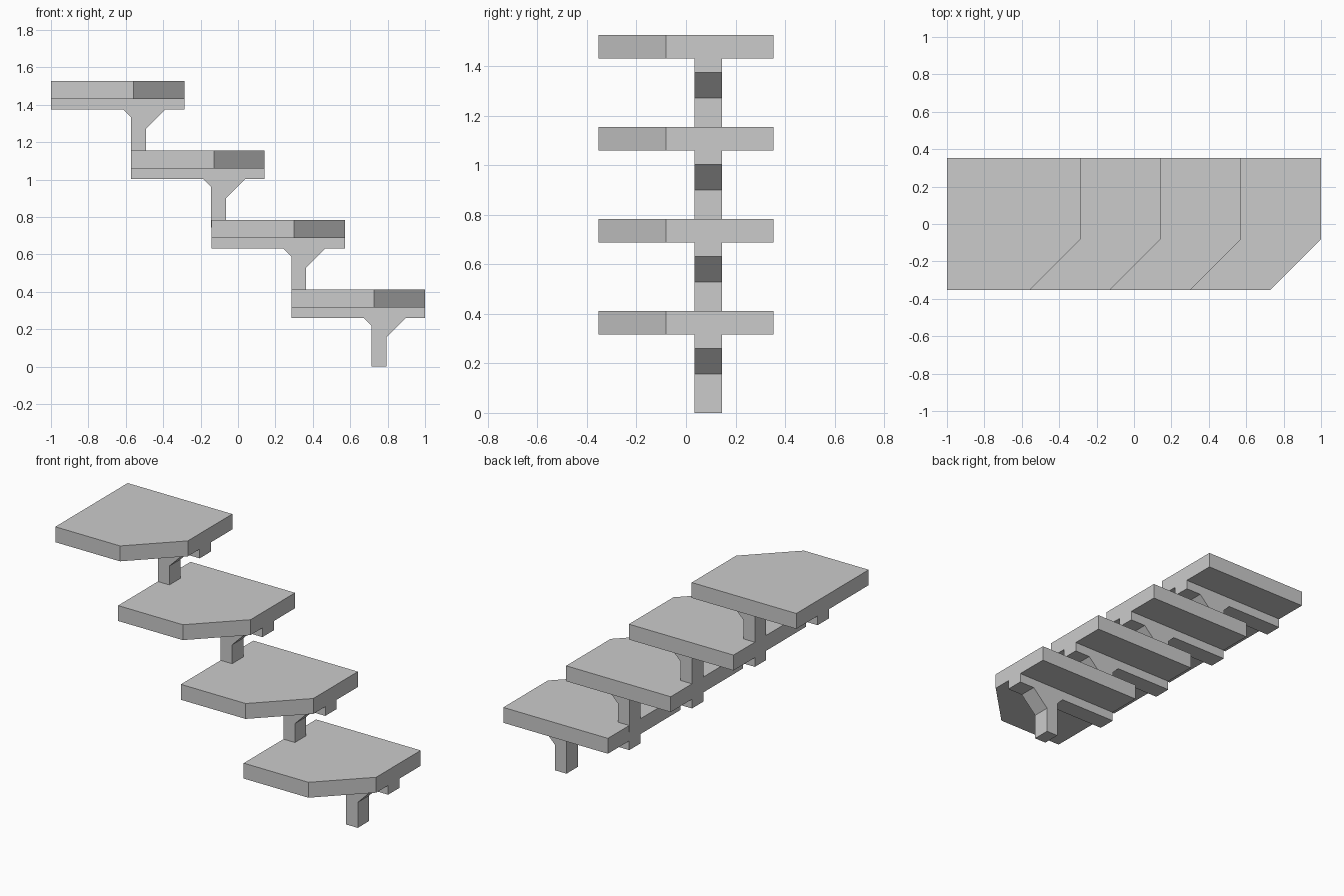
import bpy
import bmesh

cube = bpy.data.objects.get("Cube")
if cube:
    bpy.data.objects.remove(cube, do_unlink=True)

COLOUR = (0.6, 0.6, 0.6, 1)
grey = bpy.data.materials.new("plain_grey")
grey.use_nodes = True
grey.diffuse_color = COLOUR
grey.node_tree.nodes["Principled BSDF"].inputs["Base Color"].default_value = COLOUR


def prism(name, outline, extrusion, location):
    """Extrude a closed outline into a flat-faced solid."""
    bm = bmesh.new()
    base = bm.faces.new([bm.verts.new(p) for p in outline])
    top = bmesh.ops.extrude_face_region(bm, geom=[base])["geom"]
    bmesh.ops.translate(bm, vec=extrusion,
                        verts=[v for v in top if isinstance(v, bmesh.types.BMVert)])
    bmesh.ops.recalc_face_normals(bm, faces=bm.faces)
    mesh = bpy.data.meshes.new(name)
    bm.to_mesh(mesh)
    bm.free()
    mesh.materials.append(grey)
    obj = bpy.data.objects.new(name, mesh)
    obj.location = location
    bpy.context.collection.objects.link(obj)


STEPS = 4
RUN, RISE = 0.4287, 0.3715
LENGTH, HALF_WIDTH = 0.714, 0.353
BEAM_Z, TREAD_Z, TREAD_THICK = 0.26, 0.317, 0.095
POST_L, POST_R = 0.428, 0.507

# Tread outline with its front left corner cut off
tread = [(0, -HALF_WIDTH, 0), (LENGTH - 0.272, -HALF_WIDTH, 0),
         (LENGTH, -0.081, 0), (LENGTH, HALF_WIDTH, 0), (0, HALF_WIDTH, 0)]

# Support outline: post, flared braces and the beam under the tread
support = [(x, 0, z) for x, z in (
    (POST_L, 0), (POST_R, 0), (POST_R, 0.157), (POST_R + 0.103, BEAM_Z),
    (LENGTH, BEAM_Z), (LENGTH, TREAD_Z), (0, TREAD_Z), (0, BEAM_Z),
    (POST_L - 0.042, BEAM_Z), (POST_L, 0.218))]

for i in range(STEPS):
    x = 1 - LENGTH - i * RUN
    z = i * RISE
    prism(f"tread_{i + 1}", tread, (0, 0, TREAD_THICK), (x, 0, z + TREAD_Z))
    prism(f"support_{i + 1}", support, (0, 0.11, 0), (x, 0.035, z))
